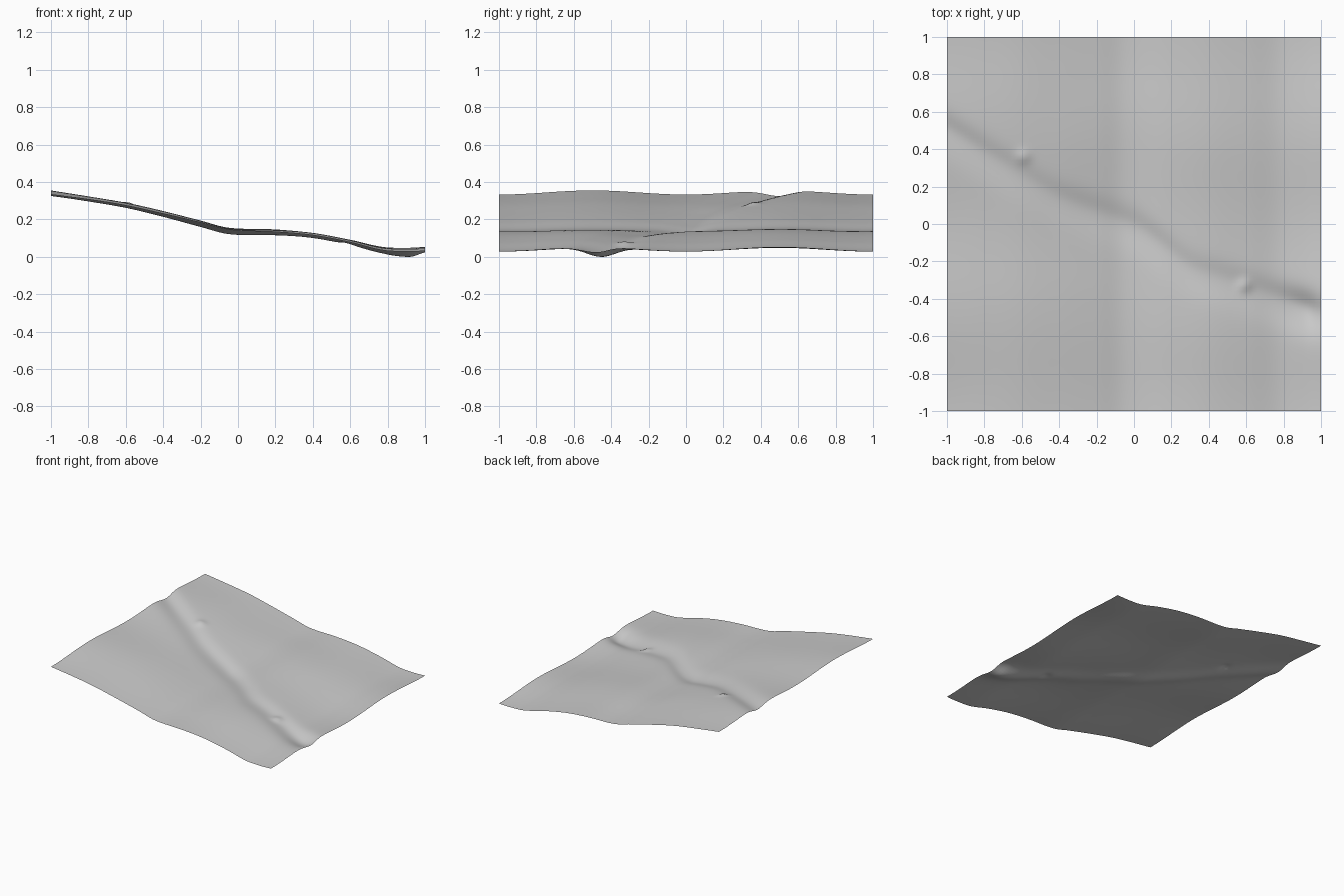
import bpy, bmesh
from math import exp, cos, pi
from mathutils import noise, Vector

cube = bpy.data.objects.get("Cube")
if cube:
    bpy.data.objects.remove(cube, do_unlink=True)

# Control profiles running from the high side (-x) to the low side (+x)
SLOPE = [(-1, .342), (-.8, .313), (-.6, .28), (-.4, .235), (-.2, .185), (-.05, .147),
         (.2, .137), (.4, .119), (.6, .082), (.77, .042), (.9, .036), (1, .04)]
GULLY_PATH = [(-1, .5), (-.6, .25), (-.4, .13), (0, -.02), (.12, -.1), (.3, -.24),
              (.5, -.31), (.75, -.4), (1, -.48)]
GULLY_DEPTH = [(-1, .03), (-.6, .02), (0, .022), (.4, .02), (.75, .03), (.92, .048), (1, .028)]


def curve(points, x):
    """Smooth cubic interpolation through the control points."""
    n = len(points)
    i = max(k for k in range(n - 1) if x >= points[k][0] or k == 0)

    def tangent(k):
        a, b = points[max(k - 1, 0)], points[min(k + 1, n - 1)]
        return (b[1] - a[1]) / (b[0] - a[0])

    (x0, y0), (x1, y1) = points[i], points[i + 1]
    w = x1 - x0
    t = (x - x0) / w
    return (y0 * (1 + 2 * t) * (1 - t) ** 2 + w * tangent(i) * t * (1 - t) ** 2
            + y1 * t * t * (3 - 2 * t) + w * tangent(i + 1) * t * t * (t - 1))


def bump(x, y, cx, cy, radius, height):
    return height * exp(-((x - cx) ** 2 + (y - cy) ** 2) / radius ** 2)


def height(x, y):
    # Long slope with gentle rolls across it
    z = curve(SLOPE, x)
    z -= (.005 + .006 * x * x) * cos(2 * pi * y)
    z += .004 * noise.noise(Vector((x * 2.5, y * 2.5, .3))) * (1 - x * x)
    # Winding gully with a steeper northern bank
    d = y - curve(GULLY_PATH, x)
    width = .085 if d > 0 else .11
    z -= curve(GULLY_DEPTH, x) * exp(-(d / width) ** 2)
    # Two small stones on the bank
    z += bump(x, y, -.59, .36, .035, .012) + bump(x, y, .59, -.33, .035, .016)
    return z


# Terrain sheet
bm = bmesh.new()
bmesh.ops.create_grid(bm, x_segments=100, y_segments=100, size=1)
for v in bm.verts:
    v.co.z = height(v.co.x, v.co.y)
lowest = min(v.co.z for v in bm.verts)
for v in bm.verts:
    v.co.z -= lowest
for f in bm.faces:
    f.smooth = True
mesh = bpy.data.meshes.new("terrain")
bm.to_mesh(mesh)
bm.free()
terrain = bpy.data.objects.new("terrain", mesh)
bpy.context.collection.objects.link(terrain)

# Plain grey ground
grey = bpy.data.materials.new("ground_grey")
grey.use_nodes = True
colour = (.6, .6, .6, 1)
grey.diffuse_color = colour
grey.node_tree.nodes["Principled BSDF"].inputs["Base Color"].default_value = colour
mesh.materials.append(grey)
